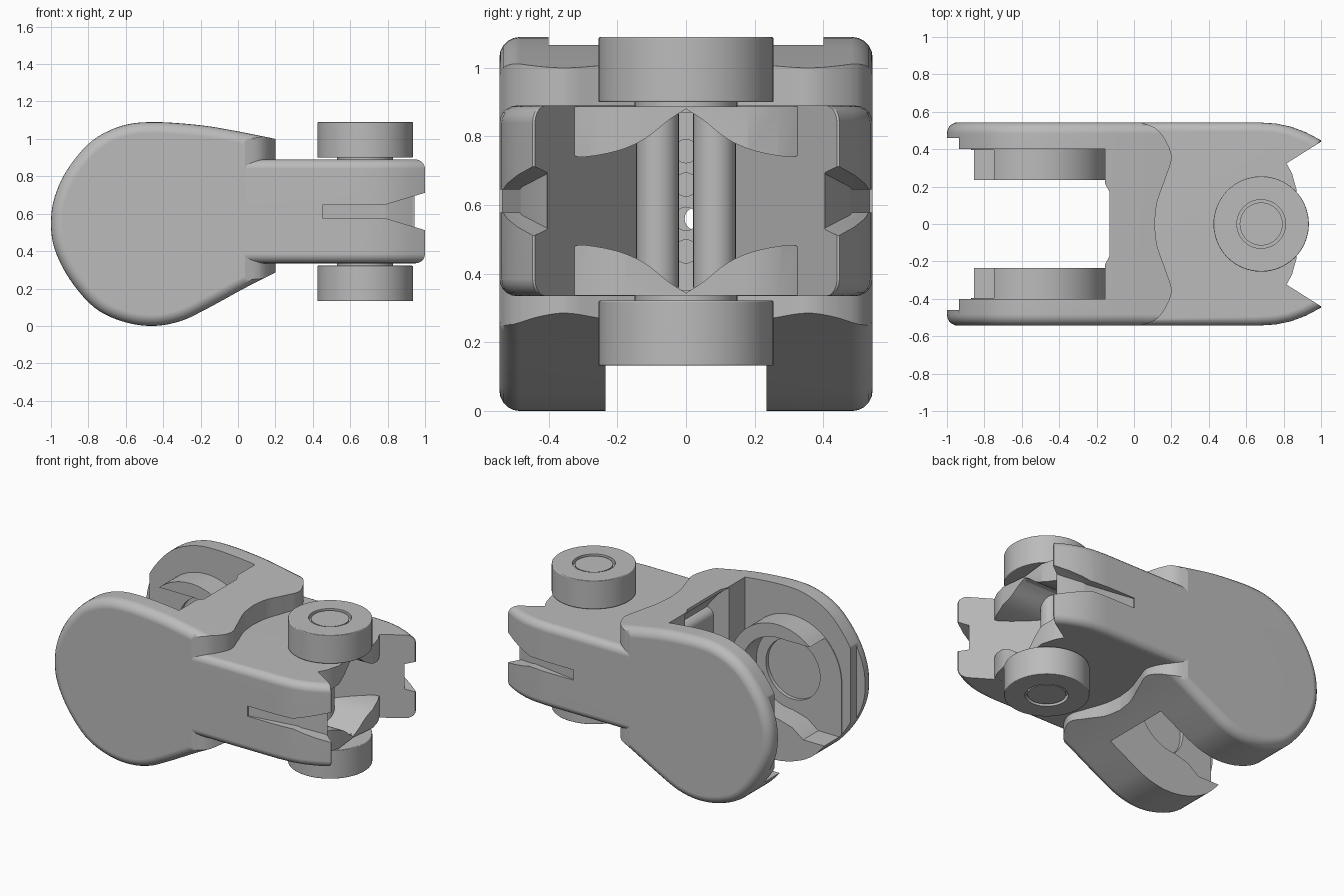
import bpy, bmesh, math
from mathutils import Vector

cube = bpy.data.objects.get("Cube")
if cube:
    bpy.data.objects.remove(cube, do_unlink=True)

grey = bpy.data.materials.new("plain grey")
grey.use_nodes = True
tone = (0.5, 0.5, 0.5, 1)
grey.diffuse_color = tone
grey.node_tree.nodes["Principled BSDF"].inputs["Base Color"].default_value = tone


def prism(name, pts, axis, a, b, bevel=0.0):
    """Extrude a 2D outline along an axis, optionally rounding both rims."""
    place = {"x": lambda p, t: (t, p[0], p[1]),
             "y": lambda p, t: (p[0], t, p[1]),
             "z": lambda p, t: (p[0], p[1], t)}[axis]
    bm = bmesh.new()
    rings = [[bm.verts.new(place(p, t)) for p in pts] for t in (a, b)]
    caps = [bm.faces.new(r) for r in rings]
    n = len(pts)
    for i in range(n):
        j = (i + 1) % n
        bm.faces.new((rings[0][i], rings[0][j], rings[1][j], rings[1][i]))
    bmesh.ops.recalc_face_normals(bm, faces=bm.faces)
    if bevel:
        rims = [e for c in caps for e in c.edges]
        bmesh.ops.bevel(bm, geom=rims, offset=bevel, segments=5,
                        profile=0.5, affect="EDGES", clamp_overlap=False)
    mesh = bpy.data.meshes.new(name)
    bm.to_mesh(mesh)
    bm.free()
    mesh.materials.append(grey)
    ob = bpy.data.objects.new(name, mesh)
    bpy.context.collection.objects.link(ob)
    return ob


def box(name, x, y, z):
    return prism(name, [(x[0], y[0]), (x[1], y[0]), (x[1], y[1]), (x[0], y[1])], "z", *z)


def arc(cx, cy, r, start=0, end=360, n=48):
    steps = n if end - start == 360 else n + 1
    angles = [math.radians(start + (end - start) * i / n) for i in range(steps)]
    return [(cx + r * math.cos(t), cy + r * math.sin(t)) for t in angles]


def spline(pts, n=5):
    """Smooth curve through the points."""
    v = [Vector(p) for p in pts]
    v = [2 * v[0] - v[1]] + v + [2 * v[-1] - v[-2]]
    out = []
    for p, q, r, s in zip(v, v[1:], v[2:], v[3:]):
        for i in range(n):
            t = i / n
            out.append(tuple(0.5 * (2 * q + (r - p) * t + (2 * p - 5 * q + 4 * r - s) * t * t
                                    + (3 * q - p - 3 * r + s) * t ** 3)))
    return out + [tuple(pts[-1])]


def mirrored(half):
    """Outline in x, y from one half given from the +y end to the centre."""
    return half + [(x, -y) for x, y in reversed(half) if abs(y) > 1e-6]


def cut(ob, tool, operation="DIFFERENCE"):
    mod = ob.modifiers.new("cut", "BOOLEAN")
    mod.operation, mod.solver, mod.object = operation, "EXACT", tool
    bpy.context.view_layer.objects.active = ob
    bpy.ops.object.modifier_apply(modifier=mod.name)
    bpy.data.objects.remove(tool, do_unlink=True)


# Teardrop housing with rounded cheeks
teardrop = spline([(0.3, 0.98), (0.2, 1.0), (0, 1.04), (-0.2, 1.073), (-0.45, 1.09),
                   (-0.62, 1.07), (-0.78, 0.99), (-0.91, 0.84), (-0.98, 0.69), (-1, 0.55),
                   (-0.98, 0.41), (-0.9, 0.25), (-0.77, 0.1), (-0.62, 0.025), (-0.46, 0),
                   (-0.31, 0.025), (-0.17, 0.09), (0.05, 0.21), (0.2, 0.285), (0.3, 0.33)])
housing = prism("housing", teardrop, "y", -0.544, 0.544, 0.06)

# Wavy front edge of the housing
wave = spline([(0.02, 0.55), (0.13, 0.5), (0.2, 0.37), (0.17, 0.25), (0.125, 0.12), (0.11, 0)], 6)
cut(housing, prism("wave_tool", mirrored([(-1.2, 0.7), (0.02, 0.7)] + wave), "z", -0.2, 1.3), "INTERSECT")

# Rear slot with a round bottom, stepped cheeks, bearing lips
cx, cz, lip = -0.513, 0.55, 0.358
slot = [(-1.2, 0.235), (-0.165, 0.235), (-0.13, 0.17)]
cut(housing, prism("slot_tool", mirrored(slot), "z", -0.2, 1.3))
cut(housing, prism("round_slot_tool", arc(cx, cz, 0.625), "y", -0.234, 0.234))
over = arc(cx, cz, lip, 0, 180) + [(cx - lip, -0.2), (-1.2, -0.2), (-1.2, 1.3), (cx + lip, 1.3)]
cut(housing, prism("lip_tool", over, "y", -0.4, 0.4))
cut(housing, box("step_tool", (-1.2, -0.935), (-0.46, 0.46), (-0.2, 1.3)))
cradle = arc(cx, cz, 0.27, -90, 90) + [(-1.2, cz + 0.27), (-1.2, 0.19), (-0.7, 0.19), (-0.62, 0.25)]
cut(housing, prism("cradle_tool", cradle, "y", -0.395, 0.395))
cut(housing, prism("bearing_tool", arc(cx, cz, 0.2), "y", -0.42, 0.42))

# Head block with a funnel mouth
side = [(-0.04, 0.5435), (0.66, 0.5435), (0.76, 0.537), (0.84, 0.52), (0.92, 0.49), (1, 0.447)]
head = prism("head", mirrored(side), "z", 0.335, 0.89, 0.05)
cut(head, prism("funnel_tool", mirrored([(1.1, 0.505), (1, 0.44), (0.53, 0.145), (0.5, 0.145)]), "z", 0.2, 1.0))

# Flared grooves in both sides, deepening toward the tips
mid = 0.612
outline = [(0.4, -0.034), (0.78, -0.034), (1.1, -0.13), (1.1, 0.13), (0.78, 0.034), (0.4, 0.034)]
for s in (-1, 1):
    groove = prism("groove_tool", [(x, mid + z) for x, z in outline], "y", *sorted((s * 0.3, s * 0.7)))
    depth = [(0.45, 0.546), (0.452, 0.535), (0.8, 0.48), (0.93, 0.405), (1.2, 0.405), (1.2, 0.68), (0.45, 0.68)]
    cut(groove, prism("depth_tool", [(x, s * y) for x, y in depth], "z", 0.3, 0.9), "INTERSECT")
    cut(head, groove)

# Row of small bores behind the rollers; one opens into the slot
for z in (0.465, 0.56, 0.66, 0.757):
    cut(head, prism("bore_tool", arc(0, z, 0.034, n=20), "x", 0.25, 0.6))
through = arc(0.03, 0.56, 0.034, n=20)
for ob in (head, housing):
    cut(ob, prism("through_tool", through, "x", -0.3, 0.4))

# Upper and lower guide lips with a curved V underside
curve = spline([(0.34, 0.775), (0.33, 0.75), (0.3, 0.74), (0.2, 0.758), (0.12, 0.793), (0.05, 0.848), (0, 0.88)])
profile = [(0.34, 0.888)] + curve
profile += [(-y, z) for y, z in reversed(profile) if y > 0]
for name, flip in (("upper_guide_lip", False), ("lower_guide_lip", True)):
    pts = [(y, 2 * mid - z if flip else z) for y, z in profile]
    guide = prism(name, pts, "x", 0.4, 0.88)
    plan = mirrored([(0.3, 0.5), (0.6, 0.5), (0.81, 0.335), (0.845, 0.27), (0.87, 0.18), (0.85, 0)])
    cut(guide, prism("lip_edge_tool", plan, "z", 0, 1.2), "INTERSECT")

# Vertical rollers inside the mouth
for name, y in (("right_inner_roller", -0.083), ("left_inner_roller", 0.083)):
    prism(name, arc(0.58, y, 0.062, n=32), "z", 0.36, 0.87)

# Outer wheels with washers, recessed hubs and pins
for name, low, high, out in (("upper", 0.9, 1.09, 1), ("lower", 0.132, 0.322, -1)):
    wheel = prism(name + "_wheel", arc(0.68, 0, 0.255, n=64), "z", low, high, 0.005)
    face, back = (high, low) if out > 0 else (low, high)
    cut(wheel, prism("hub_tool", arc(0.68, 0, 0.13), "z", *sorted((face - out * 0.03, face + out * 0.1))))
    prism(name + "_pin", arc(0.68, 0, 0.115), "z", *sorted((face - out * 0.05, face - out * 0.006)))
    prism(name + "_washer", arc(0.68, 0, 0.15), "z", *sorted((back - out * 0.03, back + out * 0.02)))

# Smooth rounded surfaces, crisp edges, even flats
for ob in bpy.context.collection.objects:
    if ob.type == "MESH" and grey.name in ob.data.materials:
        bpy.ops.object.select_all(action="DESELECT")
        ob.select_set(True)
        bpy.context.view_layer.objects.active = ob
        bpy.ops.object.shade_smooth_by_angle(angle=math.radians(30))
        ob.modifiers.new("even_flats", "WEIGHTED_NORMAL").keep_sharp = True
